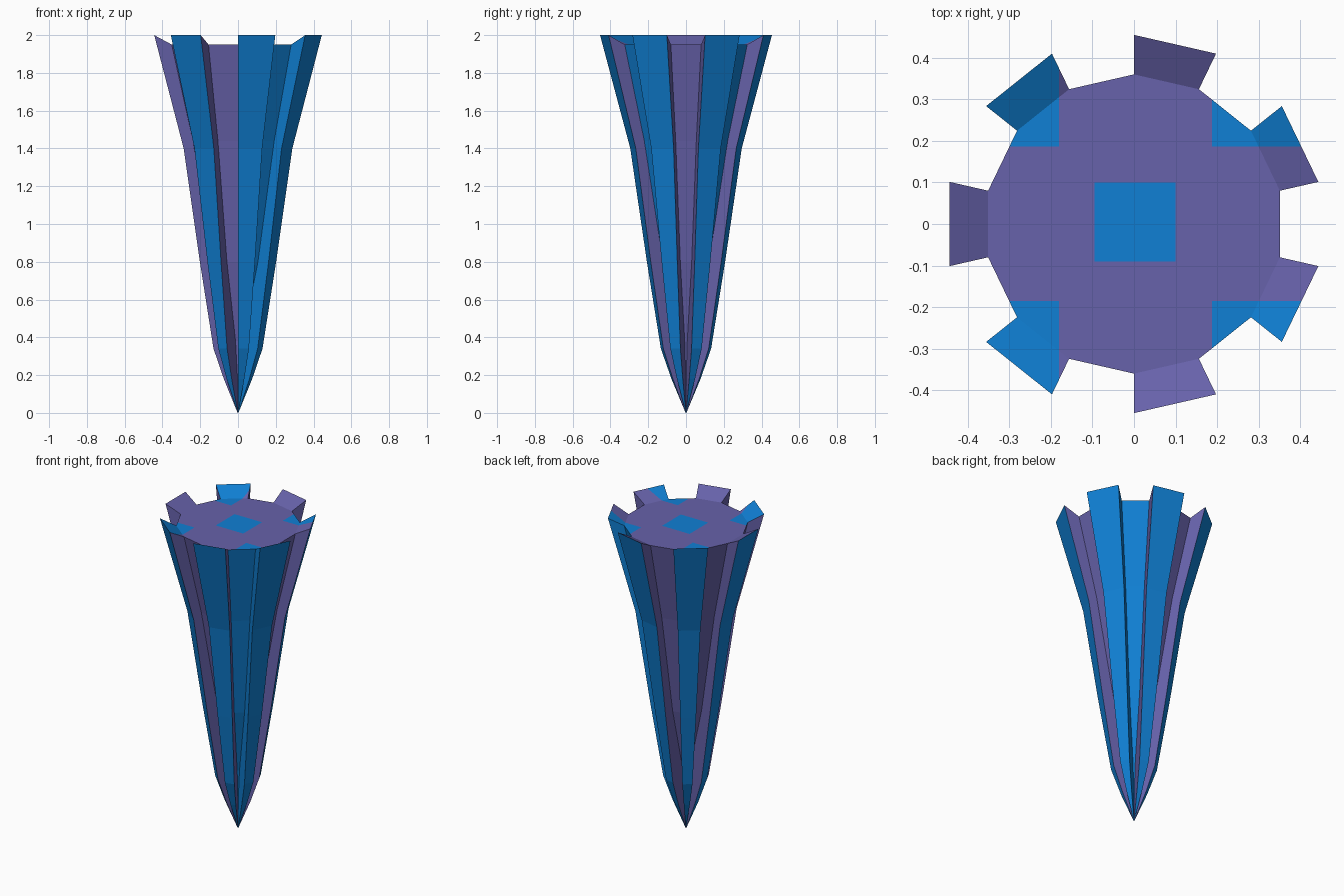
import bpy, bmesh, math
from mathutils import Vector

if "Cube" in bpy.data.objects:
    bpy.data.objects.remove(bpy.data.objects["Cube"])

RIBS = 7
STEP = 2 * math.pi / (2 * RIBS)
# (radius, height) profiles of the rib crests and of the valley floors
CREST = [(0.002, 0.0), (0.077, 0.18), (0.133, 0.34), (0.207, 0.80), (0.295, 1.40), (0.455, 2.0)]
FLOOR = [(0.001, 0.003), (0.008, 0.20), (0.03, 0.38), (0.135, 0.80), (0.245, 1.44), (0.36, 1.95)]


def material(name, rgb):
    m = bpy.data.materials.new(name)
    m.diffuse_color = (*rgb, 1)
    m.use_nodes = True
    m.node_tree.nodes["Principled BSDF"].inputs["Base Color"].default_value = m.diffuse_color
    return m


purple = material("slate purple", (0.135, 0.122, 0.405))
blue = material("bright blue", (0.005, 0.215, 0.66))


def finish(name, bm):
    me = bpy.data.meshes.new(name)
    bm.to_mesh(me)
    bm.free()
    ob = bpy.data.objects.new(name, me)
    bpy.context.collection.objects.link(ob)
    me.materials.append(purple)
    me.materials.append(blue)
    return ob


def point(rz, k):
    # ribs are centred on the -x direction and every seventh turn from it
    a = math.pi - STEP / 2 + k * STEP
    return Vector((rz[0] * math.cos(a), rz[0] * math.sin(a), rz[1]))


# Fluted body: seven ribs with valleys between, tapering to a point
bm = bmesh.new()
rings = []
for crest, floor in zip(CREST, FLOOR):
    ring = []
    for k in range(0, 2 * RIBS, 2):
        ring += [bm.verts.new(point(floor, k)), bm.verts.new(point(crest, k)),
                 bm.verts.new(point(crest, k + 1)), bm.verts.new(point(floor, k + 1))]
    rings.append(ring)
n = len(rings[0])
for lo, hi in zip(rings, rings[1:]):
    for i in range(n):
        j = (i + 1) % n
        f = bm.faces.new((lo[i], lo[j], hi[j], hi[i]))
        mid = (hi[i].co + hi[j].co) / 2
        ang = abs(math.degrees(math.atan2(mid.y, mid.x)))
        # crests, plus the two valleys at the right and their inner wall, are blue
        f.material_index = int(i % 4 == 1 or (i % 4 == 3 and 45 < ang < 58)
                               or (i % 4 in (0, 2) and 35 < ang < 42))
bm.faces.new(rings[0][::-1])
finish("fluted_body", bm)

# Top cap with the sloping rib ends, cut into blue squares
bm = bmesh.new()
rim = [bm.verts.new(point(FLOOR[-1], k)) for k in range(2 * RIBS)]
bm.faces.new(rim)
for k in range(0, 2 * RIBS, 2):
    a, b = (bm.verts.new(point(CREST[-1], k + d)) for d in (0, 1))
    bm.faces.new((rim[k], a, b, rim[k + 1]))
for axis, cuts in ((0, (-0.18, -0.095, 0.1, 0.188)), (1, (-0.185, -0.09, 0.1, 0.187))):
    for c in cuts:
        co, no = Vector((0, 0, 0)), Vector((0, 0, 0))
        co[axis], no[axis] = c, 1
        bmesh.ops.bisect_plane(bm, geom=bm.verts[:] + bm.edges[:] + bm.faces[:],
                               plane_co=co, plane_no=no, dist=1e-5)
for f in bm.faces:
    c = f.calc_center_median()
    x, y = abs(c.x), abs(c.y)
    corner = x > 0.18 and y > 0.185 and not (c.x > 0 and y > 0.33)
    f.material_index = int(corner or (x < 0.1 and y < 0.1))
finish("top_cap", bm)
